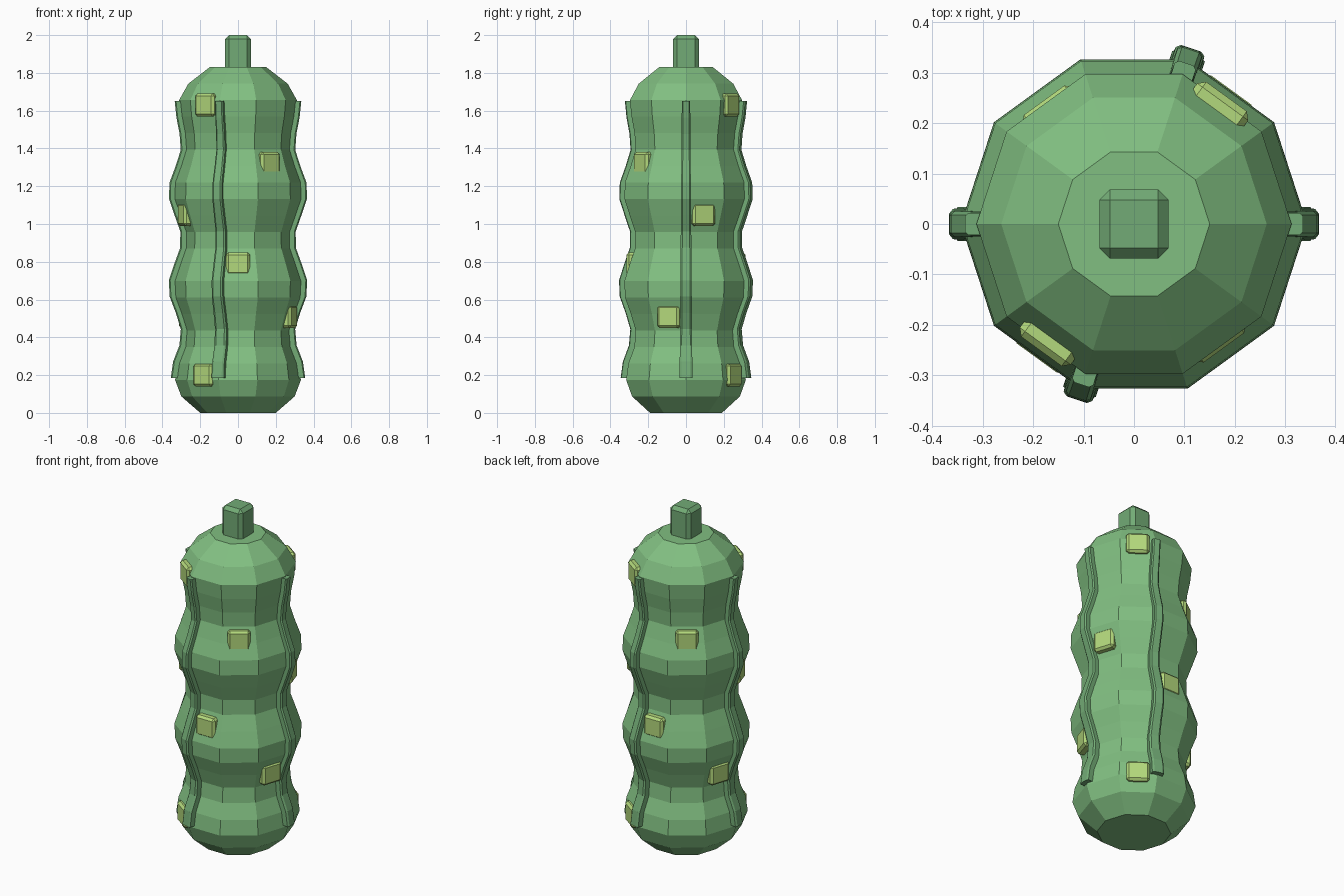
import bpy, bmesh
from math import cos, sin, pi, radians
from mathutils import Matrix, Vector

if "Cube" in bpy.data.objects:
    bpy.data.objects.remove(bpy.data.objects["Cube"])


def material(name, color):
    m = bpy.data.materials.new(name)
    m.diffuse_color = (*color, 1)
    m.use_nodes = True
    m.node_tree.nodes["Principled BSDF"].inputs["Base Color"].default_value = m.diffuse_color
    return m


body_mat = material("body green", (0.22, 0.52, 0.22))
rib_mat = material("rib green", (0.17, 0.41, 0.18))
wart_mat = material("wart green", (0.45, 0.69, 0.20))


def add_object(name, bm, mat):
    bmesh.ops.recalc_face_normals(bm, faces=bm.faces)
    mesh = bpy.data.meshes.new(name)
    bm.to_mesh(mesh)
    bm.free()
    mesh.materials.append(mat)
    ob = bpy.data.objects.new(name, mesh)
    bpy.context.collection.objects.link(ob)
    return ob


def loft(bm, loops):
    """Bridge equal-sized closed loops and cap both ends."""
    rings = [[bm.verts.new(p) for p in loop] for loop in loops]
    n = len(rings[0])
    for a, b in zip(rings, rings[1:]):
        for i in range(n):
            j = (i + 1) % n
            bm.faces.new((a[i], a[j], b[j], b[i]))
    bm.faces.new(rings[0][::-1])
    bm.faces.new(rings[-1])


def beveled_box(name, size, matrix, bevel, mat):
    bm = bmesh.new()
    bmesh.ops.create_cube(bm, size=1)
    bmesh.ops.scale(bm, vec=size, verts=bm.verts)
    bmesh.ops.bevel(bm, geom=bm.edges[:], offset=bevel, segments=1, affect='EDGES')
    bm.transform(matrix)
    return add_object(name, bm, mat)


# Body: ten-sided rippled lathe with rounded ends
STEP = 1.83 / 21
fixed = {0: 0.20, 1: 0.30, 2: 0.333, 18: 0.303, 19: 0.312, 20: 0.263, 21: 0.15}


def ring_radius(i):
    return fixed.get(i, 0.312 + 0.034 * cos(2 * pi * (i * STEP - 1.17) / 0.507))


bm = bmesh.new()
loft(bm, [[(ring_radius(i) * cos(k * pi / 5), ring_radius(i) * sin(k * pi / 5), i * STEP)
           for k in range(10)] for i in range(22)])
add_object("body", bm, body_mat)

# Ribs: four strips following the ripples, tapering upward
for deg in (0, 72, 180, 252):
    a = radians(deg)
    out, side = Vector((cos(a), sin(a), 0)), Vector((-sin(a), cos(a), 0))
    loops = []
    for i in range(2, 20):
        t = (i - 2) / 17
        w = 0.034 - 0.012 * t
        r = ring_radius(i) + 0.023
        z = Vector((0, 0, 0.185 + t * 1.465))
        section = [(-w, r - 0.06), (-w, r - 0.007), (-w * 0.7, r),
                   (w * 0.7, r), (w, r - 0.007), (w, r - 0.06)]
        loops.append([out * d + side * s + z for s, d in section])
    bm = bmesh.new()
    loft(bm, loops)
    add_object("rib", bm, rib_mat)

# Warts: opposite pairs spiralling around the body
rows = [(1.63, 0.312), (1.32, 0.303), (1.05, 0.319),
        (0.79, 0.316), (0.51, 0.313), (0.20, 0.328)]
for i, (z, outer) in enumerate(rows):
    for half in (0, 180):
        turn = Matrix.Rotation(radians(234 + 72 * i + half), 4, 'Z')
        place = turn @ Matrix.Translation((outer - 0.035, 0, z))
        beveled_box("wart", (0.07, 0.125, 0.12), place, 0.013, wart_mat)

# Stem stub on top
beveled_box("stem", (0.136, 0.136, 0.19), Matrix.Translation((0, 0, 1.905)), 0.02, rib_mat)
